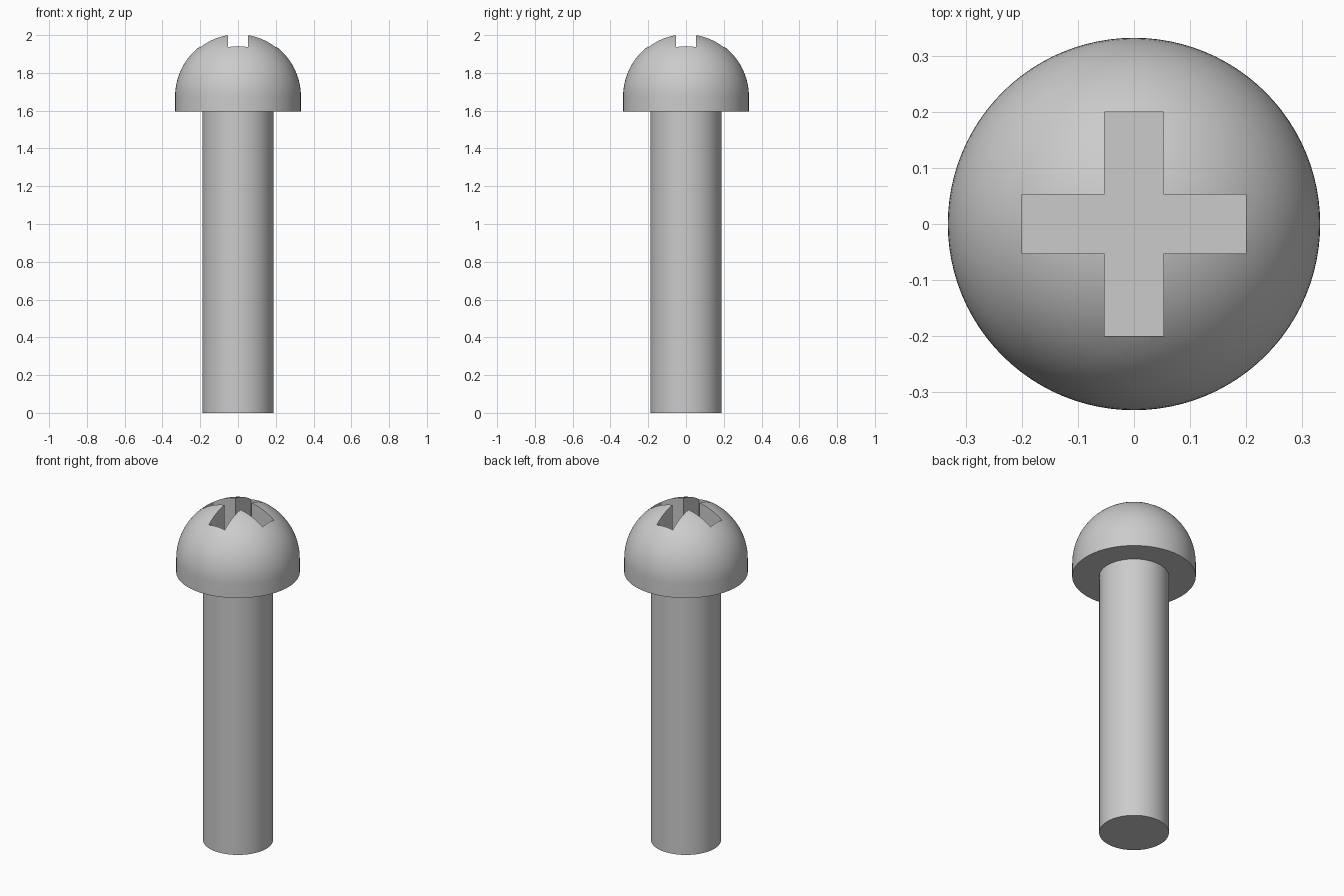
import bpy, bmesh, math

if "Cube" in bpy.data.objects:
    bpy.data.objects.remove(bpy.data.objects["Cube"], do_unlink=True)

HEAD_R, SHANK_R = 0.333, 0.188
HEAD_Z, DOME_Z = 1.595, 1.675
SLOT_HALF, SLOT_REACH, SLOT_FLOOR = 0.053, 0.2, 1.78

steel = bpy.data.materials.new("steel_grey")
steel.use_nodes = True
colour = (0.6, 0.6, 0.6, 1)
steel.diffuse_color = colour
steel.node_tree.nodes["Principled BSDF"].inputs["Base Color"].default_value = colour


def finish(name, bm):
    bmesh.ops.recalc_face_normals(bm, faces=bm.faces)
    mesh = bpy.data.meshes.new(name)
    bm.to_mesh(mesh)
    bm.free()
    mesh.materials.append(steel)
    obj = bpy.data.objects.new(name, mesh)
    bpy.context.collection.objects.link(obj)
    return obj


def lathe(name, profile, steps=96):
    """Spin a closed (radius, z) profile around the z axis."""
    bm = bmesh.new()
    verts = [bm.verts.new((r, 0, z)) for r, z in profile]
    edges = [bm.edges.new(pair) for pair in zip(verts, verts[1:])]
    bmesh.ops.spin(bm, geom=verts + edges, cent=(0, 0, 0), axis=(0, 0, 1),
                   angle=math.tau, steps=steps)
    bmesh.ops.remove_doubles(bm, verts=bm.verts, dist=0.0001)
    return finish(name, bm)


# Shank: plain cylinder with flat end
shank = lathe("shank", [(0, 0), (SHANK_R, 0), (SHANK_R, HEAD_Z), (0, HEAD_Z)])

# Head: short straight rim under a hemisphere
rings = 24
arc = [(HEAD_R * math.cos(a), DOME_Z + HEAD_R * math.sin(a))
       for a in (math.pi / 2 * i / rings for i in range(rings))]
head = lathe("head", [(0, HEAD_Z), (HEAD_R, HEAD_Z)] + arc + [(0, DOME_Z + HEAD_R)])

# Cross-shaped recess cutter, one notch corner turned four times
bm = bmesh.new()
corner = [(SLOT_REACH, -SLOT_HALF), (SLOT_REACH, SLOT_HALF), (SLOT_HALF, SLOT_HALF)]
outline = []
for turn in range(4):
    for x, y in corner:
        for _ in range(turn):
            x, y = -y, x
        outline.append(bm.verts.new((x, y, SLOT_FLOOR)))
face = bm.faces.new(outline)
top = bmesh.ops.extrude_face_region(bm, geom=[face])["geom"]
bmesh.ops.translate(bm, vec=(0, 0, 0.4),
                    verts=[v for v in top if isinstance(v, bmesh.types.BMVert)])
cutter = finish("recess_cutter", bm)
cutter.hide_render = True

# Cut the recess into the head
cut = head.modifiers.new("recess", "BOOLEAN")
cut.operation = "DIFFERENCE"
cut.solver = "EXACT"
cut.object = cutter
bpy.context.view_layer.objects.active = head
bpy.ops.object.modifier_apply(modifier=cut.name)
bpy.data.objects.remove(cutter, do_unlink=True)

# Smooth round surfaces, crisp rims and recess edges
bpy.ops.object.select_all(action="DESELECT")
for obj in (shank, head):
    obj.select_set(True)
bpy.ops.object.shade_smooth_by_angle(angle=math.radians(30))
